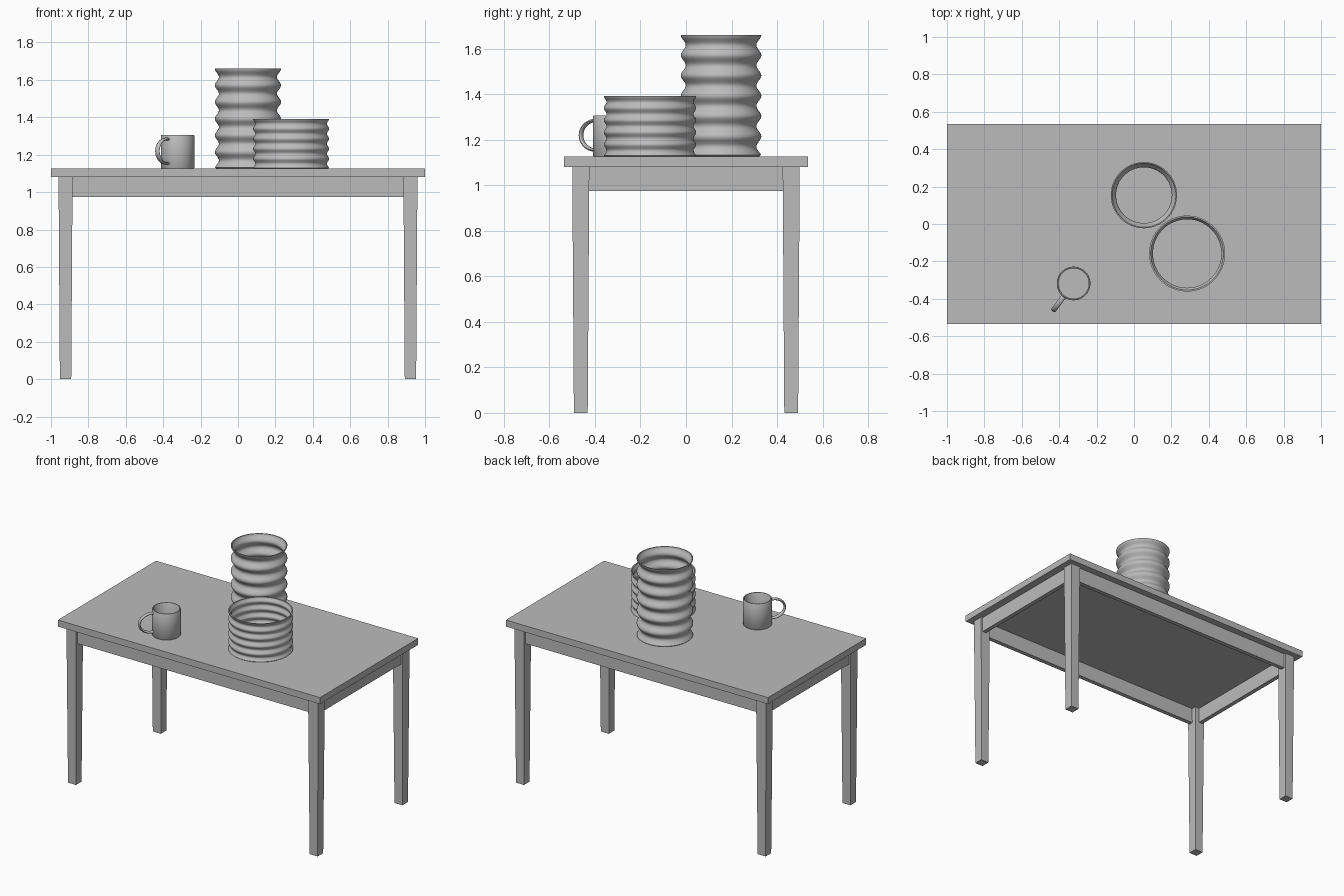
import bpy, bmesh, math
from mathutils import Vector

if "Cube" in bpy.data.objects:
    bpy.data.objects.remove(bpy.data.objects["Cube"])

grey = bpy.data.materials.new("plain grey")
grey.diffuse_color = (0.5, 0.5, 0.5, 1)
grey.use_nodes = True
grey.node_tree.nodes["Principled BSDF"].inputs["Base Color"].default_value = grey.diffuse_color


def finish(name, bm, smooth=False):
    bmesh.ops.recalc_face_normals(bm, faces=bm.faces)
    me = bpy.data.meshes.new(name)
    bm.to_mesh(me)
    bm.free()
    me.materials.append(grey)
    if smooth:
        me.shade_smooth()
        me.set_sharp_from_angle(angle=math.radians(40))
    ob = bpy.data.objects.new(name, me)
    bpy.context.collection.objects.link(ob)
    return ob


def box(name, lo, hi, foot=1.0):
    """Box between two corners; foot scales the bottom end about its centre."""
    lo, hi = Vector(lo), Vector(hi)
    mid, size = (lo + hi) / 2, hi - lo
    bm = bmesh.new()
    bmesh.ops.create_cube(bm, size=1)
    for v in bm.verts:
        k = foot if v.co.z < 0 else 1
        v.co = mid + Vector((v.co.x * size.x * k, v.co.y * size.y * k, v.co.z * size.z))
    return finish(name, bm)


def lathe(name, profile, centre, steps=64):
    """Spin an (r, z) profile around a vertical axis; the ends lie on the axis."""
    bm = bmesh.new()
    verts = [bm.verts.new((r, 0, z)) for r, z in profile]
    edges = [bm.edges.new(p) for p in zip(verts, verts[1:])]
    bmesh.ops.spin(bm, geom=verts + edges, cent=(0, 0, 0), axis=(0, 0, 1),
                   angle=math.tau, steps=steps, use_duplicate=False)
    bmesh.ops.remove_doubles(bm, verts=bm.verts, dist=1e-5)
    ob = finish(name, bm, True)
    ob.location = centre
    return ob


def ribbed_pot(name, centre, radius, depth, height, ribs, wall):
    """Open vessel whose wall ripples in and out, widest at the rim."""
    n = ribs * 12
    outer = []
    for i in range(n + 1):
        t = i / n
        r = radius - depth * (1 - math.cos(math.tau * ribs * t)) / 2
        outer.append((r, t * height))
    outer[0] = (radius - depth * 0.5, 0)
    inner = [(r - wall, z) for r, z in reversed(outer) if z > 0.02]
    floor = [(inner[-1][0], 0.015), (0, 0.015)]
    lathe(name, [(0, 0)] + outer + inner + floor, centre)


# Table
TOP = 1.125
box("table_top", (-1, -0.535, 1.08), (1, 0.535, TOP))
for sx, side in ((-1, "left"), (1, "right")):
    for sy, end in ((-1, "front"), (1, "back")):
        cx, cy, h = sx * 0.922, sy * 0.462, 0.0375
        box(f"{end}_{side}_leg", (cx - h, cy - h, 0), (cx + h, cy + h, 1.08), 0.81)
    x = sx * 0.932
    box(f"{side}_apron", (x - 0.015, -0.43, 0.975), (x + 0.015, 0.43, 1.08))
for sy, end in ((-1, "front"), (1, "back")):
    y = sy * 0.472
    box(f"{end}_apron", (-0.89, y - 0.015, 0.975), (0.89, y + 0.015, 1.08))

# Ribbed vessels
ribbed_pot("tall_vase", (0.053, 0.154, TOP), 0.177, 0.022, 0.535, 6, 0.006)
ribbed_pot("wide_pot", (0.284, -0.158, TOP), 0.203, 0.012, 0.267, 5, 0.008)

# Mug body
MUG = (-0.323, -0.318, TOP)
lathe("mug_body", [(0, 0), (0.087, 0), (0.09, 0.004), (0.09, 0.177), (0.088, 0.18),
                   (0.083, 0.18), (0.081, 0.177), (0.081, 0.012), (0, 0.012)], MUG, 48)

# Mug handle: oval section swept along a C-shaped path
bm = bmesh.new()
rings = []
for i in range(25):
    a = math.radians(100 - 200 * i / 24)
    px, pz = 0.098 + 0.081 * math.cos(a), 0.094 + 0.065 * math.sin(a)
    n = Vector((math.cos(a) / 0.081, 0, math.sin(a) / 0.065)).normalized()
    ring = []
    for j in range(12):
        b = math.tau * j / 12
        ring.append(bm.verts.new(Vector((px, 0.014 * math.sin(b), pz)) + n * 0.0075 * math.cos(b)))
    rings.append(ring)
for r0, r1 in zip(rings, rings[1:]):
    for j in range(12):
        k = (j + 1) % 12
        bm.faces.new((r0[j], r0[k], r1[k], r1[j]))
bm.faces.new(rings[0])
bm.faces.new(rings[-1])
handle = finish("mug_handle", bm, True)
handle.location = MUG
handle.rotation_euler.z = math.radians(-127)
